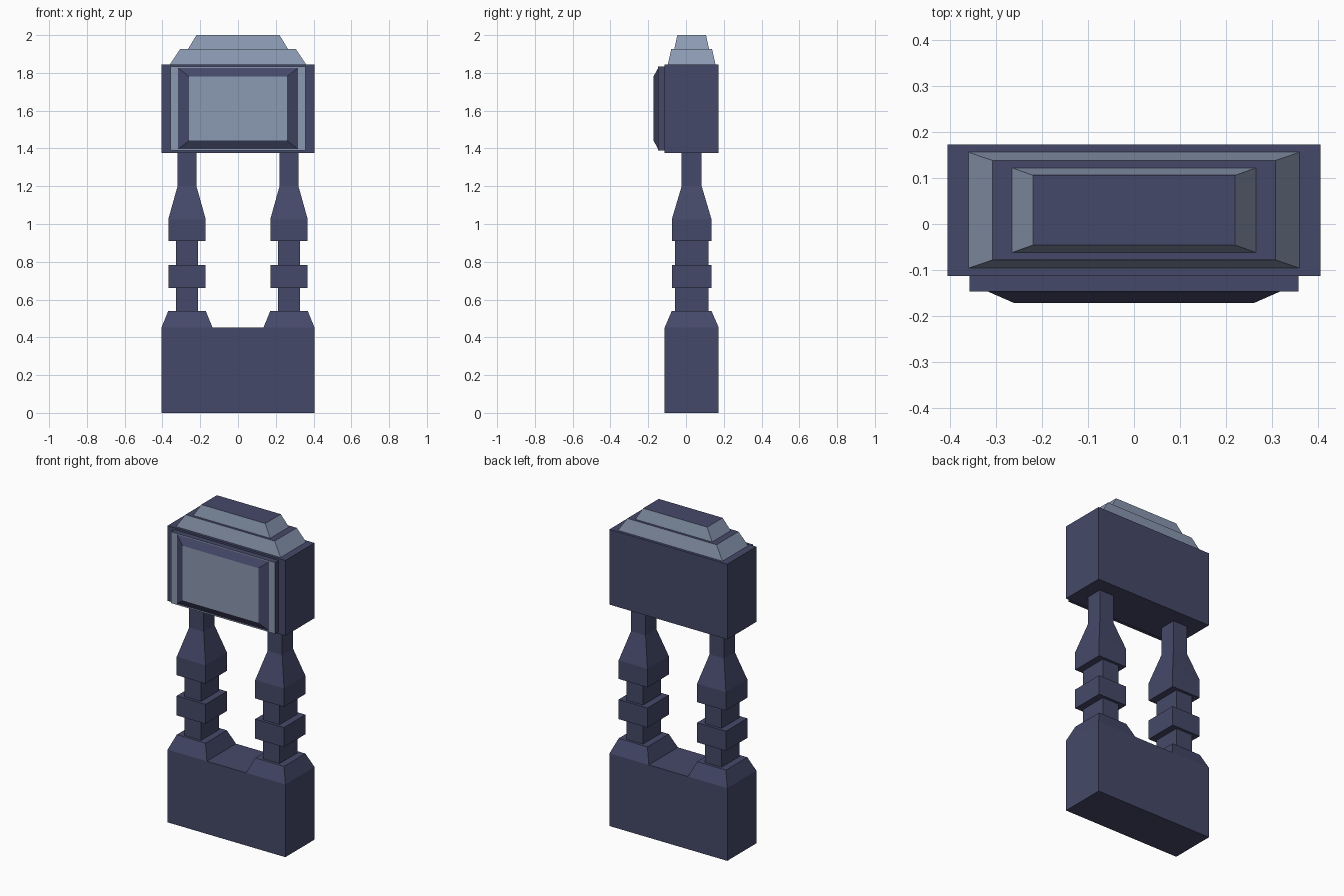
import bpy, bmesh
from mathutils import Matrix

if "Cube" in bpy.data.objects:
    bpy.data.objects.remove(bpy.data.objects["Cube"])

def material(name, rgb):
    m = bpy.data.materials.new(name)
    m.diffuse_color = (*rgb, 1)
    m.use_nodes = True
    m.node_tree.nodes["Principled BSDF"].inputs["Base Color"].default_value = m.diffuse_color
    return m

NAVY = material("dark navy", (0.06, 0.066, 0.14))
GREY = material("blue grey", (0.26, 0.32, 0.44))
CY = 0.03  # depth centre of body

def loft(name, sections, rule=None, matrix=None):
    """Stack of rectangles (half_x, half_y, z); rule(normal) -> True paints grey."""
    bm = bmesh.new()
    rings = [[bm.verts.new((sx * hx, sy * hy, z))
              for sx, sy in ((-1, -1), (1, -1), (1, 1), (-1, 1))]
             for hx, hy, z in sections]
    for a, b in zip(rings, rings[1:]):
        for i in range(4):
            j = (i + 1) % 4
            bm.faces.new((a[i], a[j], b[j], b[i]))
    bm.faces.new(rings[0][::-1])
    bm.faces.new(rings[-1])
    bm.normal_update()
    for f in bm.faces:
        f.material_index = int(bool(rule and rule(f)))
    bm.transform(matrix or Matrix.Translation((0, CY, 0)))
    me = bpy.data.meshes.new(name)
    bm.to_mesh(me)
    bm.free()
    me.materials.append(NAVY)
    me.materials.append(GREY)
    ob = bpy.data.objects.new(name, me)
    bpy.context.collection.objects.link(ob)
    return ob

# Base block and upper box
loft("base", [(0.405, 0.143, 0), (0.405, 0.143, 0.452)])
loft("head_box", [(0.405, 0.143, 1.377), (0.405, 0.143, 1.845)])

# Turned square posts with sloped feet
THIN, BAND, NECK = (0.057, 0.088), (0.099, 0.105), (0.05, 0.053)
profile = [(0.135, 0.143, 0.452), (*BAND, 0.54),
           (*THIN, 0.54), (*THIN, 0.66), (*BAND, 0.66), (*BAND, 0.782),
           (*THIN, 0.782), (*THIN, 0.91), (*BAND, 0.91), (*BAND, 1.025),
           (*NECK, 1.2), (*NECK, 1.377)]
for side, x in (("left", -0.27), ("right", 0.27)):
    loft(side + "_post", profile, matrix=Matrix.Translation((x, CY, 0)))

# Stepped roof: grey slopes, navy flats
slopes = lambda f: abs(f.normal.z) < 0.95
loft("roof", [(0.36, 0.126, 1.845), (0.307, 0.108, 1.926),
              (0.265, 0.092, 1.926), (0.22, 0.076, 2.0)], slopes)

# Front panel: raised frame and bevelled screen, lofted toward the front (-y)
to_front = Matrix.Translation((0, 0, 1.611)) @ Matrix.Rotation(1.5707963, 4, 'X')
front_faces = lambda f: f.normal.z > 0.95
loft("panel", [(0.358, 0.222, 0.113), (0.358, 0.222, 0.147),
               (0.317, 0.215, 0.147), (0.26, 0.17, 0.172)], front_faces, to_front)
